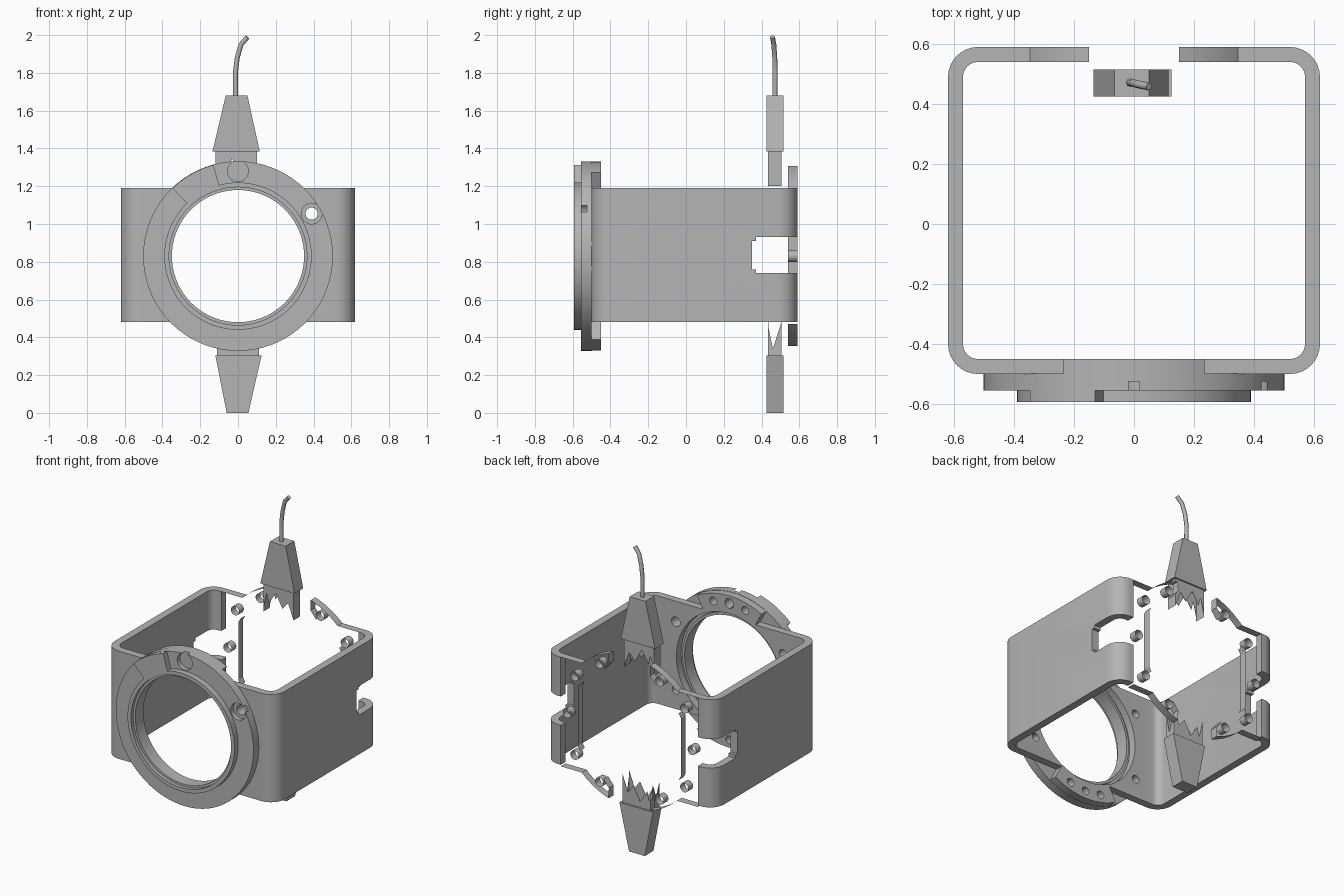
import bpy, bmesh
from math import sin, cos, pi, radians, asin
from mathutils import Matrix

if "Cube" in bpy.data.objects:
    bpy.data.objects.remove(bpy.data.objects["Cube"], do_unlink=True)

grey = bpy.data.materials.new("plain grey")
grey.use_nodes = True
colour = (0.46, 0.46, 0.46, 1)
grey.diffuse_color = colour
grey.node_tree.nodes["Principled BSDF"].inputs["Base Color"].default_value = colour

CZ = 0.83          # height of the ring axis
BACK = (0.54, 0.59)  # depth range of the rear plate


def finish(name, bm, recalc=True):
    if recalc:
        bmesh.ops.recalc_face_normals(bm, faces=bm.faces)
    mesh = bpy.data.meshes.new(name)
    bm.to_mesh(mesh)
    bm.free()
    mesh.materials.append(grey)
    ob = bpy.data.objects.new(name, mesh)
    bpy.context.collection.objects.link(ob)
    return ob


def select(ob):
    bpy.ops.object.select_all(action='DESELECT')
    ob.select_set(True)
    bpy.context.view_layer.objects.active = ob


def smooth(ob):
    select(ob)
    bpy.ops.object.shade_smooth_by_angle(angle=radians(30))


def cut(ob, cutter):
    select(ob)
    mod = ob.modifiers.new("cut", 'BOOLEAN')
    mod.object = cutter
    mod.operation = 'DIFFERENCE'
    mod.solver = 'EXACT'
    bpy.ops.object.modifier_apply(modifier=mod.name)


def arc(cx, cy, r, a0, a1, n):
    return [(cx + r * cos(radians(a0 + (a1 - a0) * i / n)),
             cy + r * sin(radians(a0 + (a1 - a0) * i / n))) for i in range(n + 1)]


def sector(name, r0, r1, y0, y1, a0=0, a1=360, n=72):
    """Ring, or part of one, around the y axis through CZ."""
    bm = bmesh.new()
    full = a1 - a0 == 360
    loops = []
    for i in range(n if full else n + 1):
        a = radians(a0 + (a1 - a0) * i / n)
        loops.append([bm.verts.new((r * cos(a), y, CZ + r * sin(a)))
                      for r, y in ((r0, y0), (r1, y0), (r1, y1), (r0, y1))])
    pairs = list(zip(loops, loops[1:]))
    if full:
        pairs.append((loops[-1], loops[0]))
    else:
        bm.faces.new(loops[0])
        bm.faces.new(loops[-1])
    for p, q in pairs:
        for k in range(4):
            j = (k + 1) % 4
            bm.faces.new((p[k], p[j], q[j], q[k]))
    return finish(name, bm)


def cylinder(name, x, z, r, y0, y1, n=24, caps=True):
    bm = bmesh.new()
    place = Matrix.Translation((x, (y0 + y1) / 2, z)) @ Matrix.Rotation(pi / 2, 4, 'X')
    bmesh.ops.create_cone(bm, cap_ends=caps, segments=n, radius1=r, radius2=r,
                          depth=y1 - y0, matrix=place)
    return finish(name, bm)


def prism(name, points, y0, y1):
    """Solid from an x-z outline."""
    bm = bmesh.new()
    face = bm.faces.new([bm.verts.new((x, y0, z)) for x, z in points])
    new = bmesh.ops.extrude_face_region(bm, geom=[face])["geom"]
    bmesh.ops.translate(bm, vec=(0, y1 - y0, 0),
                        verts=[v for v in new if isinstance(v, bmesh.types.BMVert)])
    return finish(name, bm)


def ribbon(name, points, y0, y1):
    """Thin edge wall that follows an x-z line."""
    bm = bmesh.new()
    rows = [[bm.verts.new((x, y, z)) for y in (y0, y1)] for x, z in points]
    for p, q in zip(rows, rows[1:]):
        bm.faces.new((p[0], p[1], q[1], q[0]))
    return finish(name, bm, False)


# Body band, bent into a C with rounded corners
def band_line(r, inset):
    x, front, back = 0.52, -0.40, 0.49
    return ([(0.5, 0.59 - inset)] + arc(x, back, r, 90, 0, 8) + arc(x, front, r, 0, -90, 8)
            + arc(-x, front, r, -90, -180, 8) + arc(-x, back, r, 180, 90, 8)
            + [(-0.5, 0.59 - inset)])


bm = bmesh.new()
outer = band_line(0.10, 0)
inner = band_line(0.05, 0.05)
rows = [[bm.verts.new((x, y, z)) for (x, y), z in ((o, 0.48), (o, 1.19), (i, 1.19), (i, 0.48))]
        for o, i in zip(outer, inner)]
for p, q in zip(rows, rows[1:]):
    for k in range(4):
        j = (k + 1) % 4
        bm.faces.new((p[k], p[j], q[j], q[k]))
bm.faces.new(rows[0])
bm.faces.new(rows[-1])
band = finish("body_band", bm)

# Side windows that run out through the rear corners, and the front opening
for side in (-1, 1):
    bm = bmesh.new()
    bmesh.ops.create_cube(bm, size=1, matrix=Matrix.Translation((side * 0.6, 0.5, 0.835))
                          @ Matrix.Diagonal((0.24, 0.3, 0.19, 1)))
    ends = [e for e in bm.edges if all(v.co.y < 0.4 for v in e.verts)
            and abs(e.verts[0].co.x - e.verts[1].co.x) > 0.1]
    bmesh.ops.bevel(bm, geom=ends, offset=0.02, segments=4, affect='EDGES')
    window = finish("window_cutter", bm)
    cut(band, window)
    bpy.data.objects.remove(window)
opening = cylinder("opening_cutter", 0, CZ, 0.385, -0.6, -0.3, 72)
cut(band, opening)
bpy.data.objects.remove(opening)

# Front mount ring with rear tabs
ring = sector("mount_ring", 0.365, 0.502, -0.555, -0.499)
tabs = [sector("ring_tab_top", 0.383, 0.5, -0.5, -0.45, 62, 118, 20),
        sector("ring_tab_bottom", 0.383, 0.5, -0.5, -0.45, 242, 298, 20)]
collar = sector("raised_collar", 0.365, 0.39, -0.593, -0.55)
lug = sector("raised_lug", 0.388, 0.5, -0.593, -0.55, 105, 134, 12)
lip = sector("inner_lip", 0.35, 0.367, -0.57, -0.485)

# Screw holes: (angle, radius, start, end)
holes = [(a, 0.032, -0.7, -0.4) for a in (30, 90)]
holes += [(a, 0.055, -0.6, -0.525) for a in (30, 90)]
holes += [(a, 0.026, -0.52, -0.4) for a in (75, 105, 150, 210, 255, 270, 285, 330)]
for angle, r, y0, y1 in holes:
    a = radians(angle)
    drill = cylinder("drill", 0.45 * cos(a), CZ + 0.45 * sin(a), r, y0, y1)
    for ob in [ring, band] + tabs:
        if ob in tabs and (abs(cos(a)) > 0.5 or (sin(a) > 0) != (ob is tabs[0])):
            continue
        cut(ob, drill)
    bpy.data.objects.remove(drill)
for ob in [band, ring, collar, lug, lip] + tabs:
    smooth(ob)

# Rear plate edges: rim, slot wall, opening sides and screw tubes
a_in, a_out = 72.5, 90 - 90 + asin(0.36 / 0.5) * 180 / pi
rim = [(0.50, 0.36)] + arc(0, 0, 0.5, a_out, a_in, 10) + [(0.15, 0.41)]
for sx, xname in ((-1, "right"), (1, "left")):
    for sz, zname in ((-1, "bottom"), (1, "top")):
        tag = zname + "_" + xname
        smooth(ribbon("rear_rim_" + tag, [(sx * x, CZ + sz * z) for x, z in rim], *BACK))
        ribbon("rear_slot_edge_" + tag,
               [(sx * x, CZ + sz * z) for x, z in ((0.15, 0.41), (0.19, 0.36))], *BACK)
        for i, (x, z) in enumerate(((0.40, 0.26), (0.22, 0.39))):
            smooth(cylinder("screw_tube_%s_%d" % (tag, i), sx * x, CZ + sz * z, 0.03,
                            *BACK, 16, False))
    ribbon("rear_opening_side_" + xname,
           [(sx * x, CZ + z) for x, z in ((0.36, -0.22), (0.376, -0.19),
                                          (0.376, 0.19), (0.36, 0.22))], *BACK)
    smooth(cylinder("screw_tube_middle_" + xname, sx * 0.455, CZ, 0.03, *BACK, 16, False))

# Upper and lower plugs with tapered housings and ragged sockets
prism("upper_plug", [(-0.135, 1.385), (0.115, 1.385), (0.05, 1.68), (-0.065, 1.68)],
      0.425, 0.515)
prism("lower_plug", [(-0.06, 0), (0.055, 0), (0.125, 0.305), (-0.12, 0.305)], 0.425, 0.515)
teeth = [(0.11, 0), (0.11, 0.185), (0.07, 0.08), (0.03, 0.13), (-0.02, 0.04),
         (-0.07, 0.12), (-0.085, 0.06), (-0.11, 0.16), (-0.11, 0)]
for name, base, way, shift in (("upper", 1.385, -1, -0.01), ("lower", 0.305, 1, 0)):
    outline = [(x + shift, base + way * h) for x, h in teeth]
    for k, y in enumerate((0.435, 0.503)):
        prism("%s_socket_face_%d" % (name, k), outline, y, y + 0.002)
for x in (-0.12, 0.1):
    ribbon("upper_socket_side", [(x, 1.2), (x, 1.385)], 0.435, 0.505)
for x in (-0.11, 0.11):
    bm = bmesh.new()
    bm.faces.new([bm.verts.new((x, y, z)) for y, z in
                  ((0.435, 0.305), (0.505, 0.305), (0.505, 0.48), (0.46, 0.34), (0.435, 0.46))])
    finish("lower_socket_side", bm, False)

# Bent cable
curve = bpy.data.curves.new("cable", 'CURVE')
curve.dimensions = '3D'
curve.bevel_depth = 0.013
curve.bevel_resolution = 2
curve.use_fill_caps = True
path = [(-0.012, 0.47, 1.67), (-0.014, 0.472, 1.8), (-0.004, 0.47, 1.88),
        (0.016, 0.465, 1.95), (0.05, 0.458, 1.99)]
spline = curve.splines.new('POLY')
spline.points.add(len(path) - 1)
for point, co in zip(spline.points, path):
    point.co = (*co, 1)
curve.materials.append(grey)
cable = bpy.data.objects.new("cable", curve)
bpy.context.collection.objects.link(cable)
